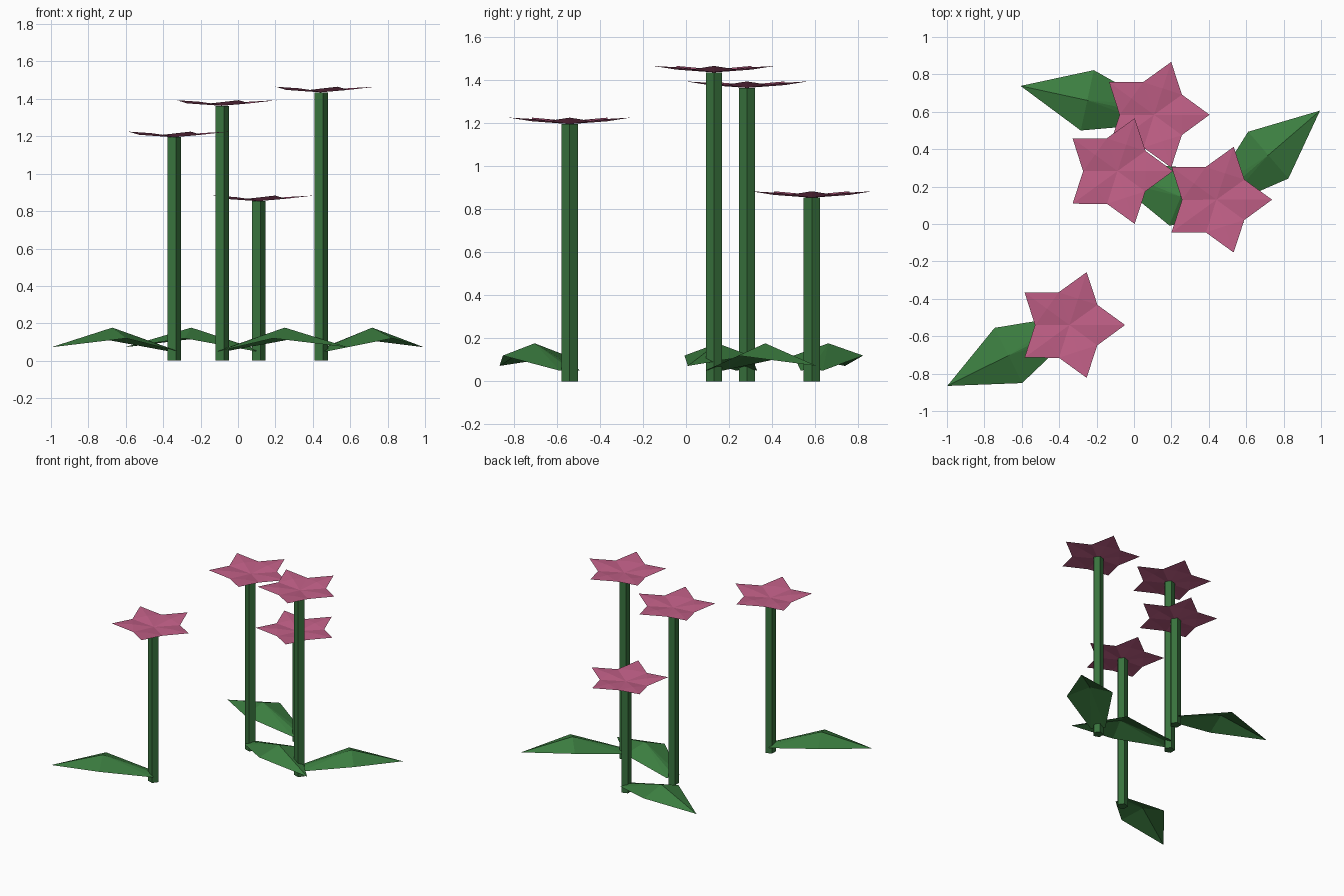
import bpy, bmesh, math
from mathutils import Vector, Matrix

if "Cube" in bpy.data.objects:
    bpy.data.objects.remove(bpy.data.objects["Cube"])


def material(name, rgb):
    m = bpy.data.materials.new(name)
    m.diffuse_color = (*rgb, 1)
    m.use_nodes = True
    m.node_tree.nodes["Principled BSDF"].inputs["Base Color"].default_value = m.diffuse_color
    return m


PINK = material("petal pink", (0.53, 0.115, 0.24))
LEAF = material("leaf green", (0.045, 0.21, 0.052))
STEM = material("stem green", (0.04, 0.17, 0.047))


def finish(bm, name, mat, loc):
    me = bpy.data.meshes.new(name)
    bm.to_mesh(me)
    bm.free()
    me.materials.append(mat)
    ob = bpy.data.objects.new(name, me)
    ob.location = loc
    bpy.context.collection.objects.link(ob)
    return ob


def blade(bm, angle, length, base, mid, tip):
    """Folded pointed blade: base and mid are (half width, edge z, ridge z)."""
    rot = Matrix.Rotation(angle, 3, 'Z')
    v = lambda x, y, z: bm.verts.new(rot @ Vector((x, y, z)))
    b0, m0 = v(0, 0, base[2]), v(length / 2, 0, mid[2])
    t = v(length, 0, tip)
    for s in (1, -1):
        m = v(length / 2, s * mid[0], mid[1])
        if base[0] > 0:
            b = v(0, s * base[0], base[1])
            faces = [(b0, m0, b), (b, m0, m), (m0, t, m)]
        else:
            faces = [(b0, m0, m), (m0, t, m)]
        for f in faces:
            bm.faces.new(f if s < 0 else f[::-1])
    bm.normal_update()
    for f in bm.faces:
        if f.normal.z < 0:
            f.normal_flip()


# x, y, stem height, leaf direction in degrees
flowers = [
    (-0.345, -0.54, 1.195, 206.5),
    (-0.088, 0.283, 1.363, -22.1),
    (0.107, 0.584, 0.853, 167.8),
    (0.441, 0.13, 1.435, 40.7),
]

for i, (x, y, h, a) in enumerate(flowers, 1):
    # five-sided stem
    bm = bmesh.new()
    ring = [bm.verts.new((0.04 * math.cos(k * math.tau / 5),
                          0.04 * math.sin(k * math.tau / 5), 0)) for k in range(5)]
    bottom = bm.faces.new(ring)
    top = bmesh.ops.extrude_face_region(bm, geom=[bottom])
    bmesh.ops.translate(bm, vec=(0, 0, h),
                        verts=[g for g in top["geom"] if isinstance(g, bmesh.types.BMVert)])
    bmesh.ops.recalc_face_normals(bm, faces=bm.faces)
    finish(bm, f"stem_{i}", STEM, (x, y, 0))

    # star of five folded petals
    bm = bmesh.new()
    for k in range(5):
        blade(bm, k * math.tau / 5, 0.297, (0, 0, 0), (0.109, 0.013, 0.022), 0.03)
    bmesh.ops.remove_doubles(bm, verts=bm.verts, dist=0.003)
    finish(bm, f"blossom_{i}", PINK, (x, y, h))

    # ground leaf
    bm = bmesh.new()
    blade(bm, math.radians(a), 0.73, (0.052, 0.05, 0.06), (0.165, 0.12, 0.177), 0.072)
    finish(bm, f"leaf_{i}", LEAF, (x, y, 0))
